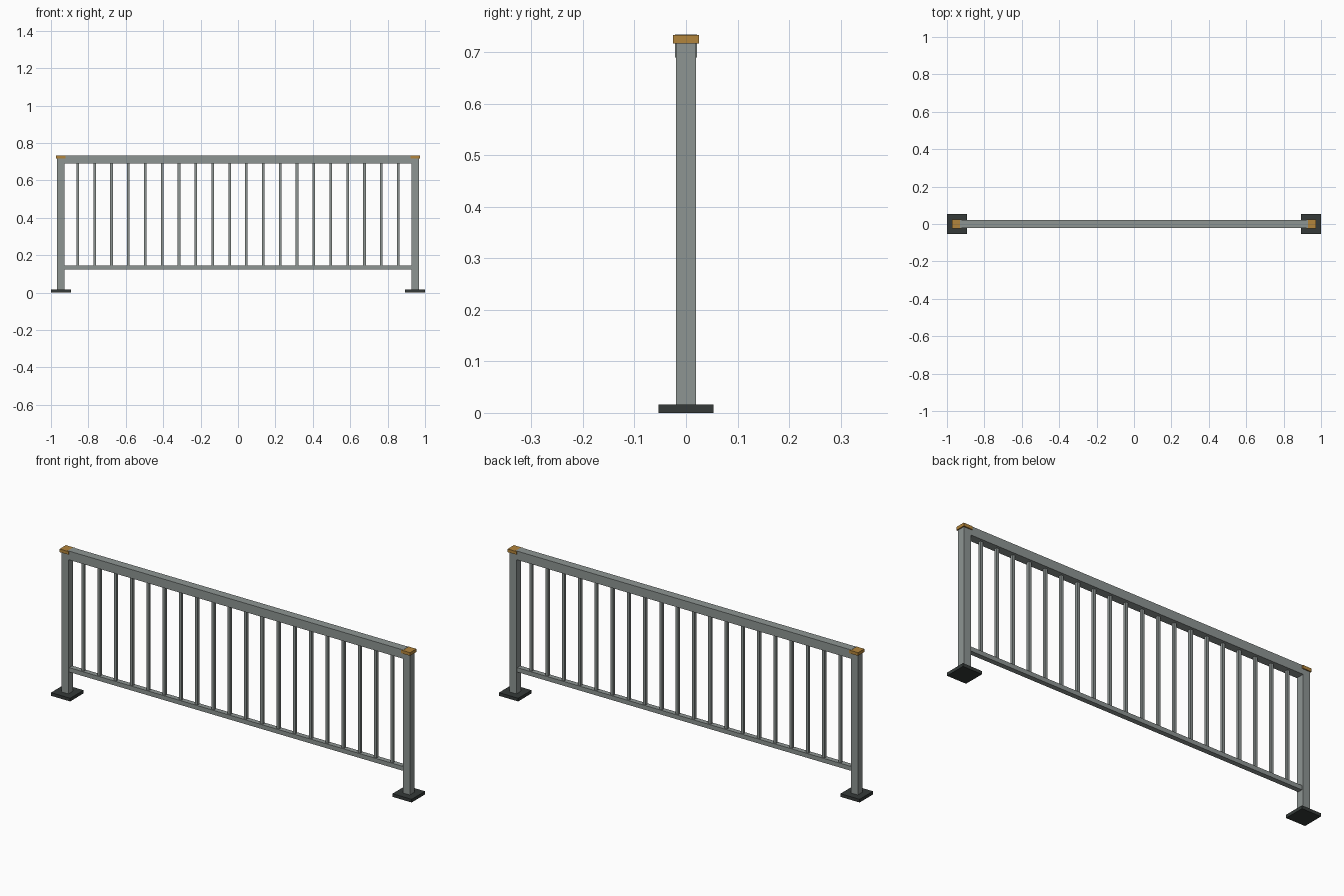
import bpy, bmesh
from mathutils import Matrix

if "Cube" in bpy.data.objects:
    bpy.data.objects.remove(bpy.data.objects["Cube"])


def material(name, rgb):
    m = bpy.data.materials.new(name)
    m.diffuse_color = (*rgb, 1)
    m.use_nodes = True
    m.node_tree.nodes["Principled BSDF"].inputs["Base Color"].default_value = m.diffuse_color
    return m


grey = material("grey_metal", (0.27, 0.30, 0.29))
dark = material("dark_metal", (0.035, 0.042, 0.04))
brass = material("brass", (0.45, 0.235, 0.045))


def box(name, x, y, z, mat):
    """Box from (min, max) ranges on each axis."""
    bm = bmesh.new()
    size = [r[1] - r[0] for r in (x, y, z)]
    mid = [(r[1] + r[0]) / 2 for r in (x, y, z)]
    bmesh.ops.create_cube(bm, size=1, matrix=Matrix.Translation(mid) @ Matrix.Diagonal((*size, 1)))
    me = bpy.data.meshes.new(name)
    bm.to_mesh(me)
    bm.free()
    me.materials.append(mat)
    ob = bpy.data.objects.new(name, me)
    bpy.context.collection.objects.link(ob)
    return ob


def around(c, half):
    return (c - half, c + half)


# End posts with base plates and caps
POST_X = 0.947
for side, s in (("left", -1), ("right", 1)):
    c = s * POST_X
    box(f"{side}_base_plate", around(c, 0.053), around(0, 0.053), (0, 0.016), dark)
    box(f"{side}_post", around(c, 0.0195), around(0, 0.0195), (0.016, 0.717), grey)
    box(f"{side}_post_cap", around(c, 0.025), around(0, 0.025), (0.717, 0.733), brass)

# Rails spanning between the posts
box("top_rail", around(0, 0.93), around(0, 0.021), (0.69, 0.734), grey)
box("bottom_rail", around(0, 0.93), around(0, 0.0125), (0.123, 0.145), grey)

# Evenly spaced balusters
COUNT, STEP = 20, 0.0902
for i in range(COUNT):
    c = (i - (COUNT - 1) / 2) * STEP
    box(f"baluster_{i + 1:02d}", around(c, 0.007), around(0, 0.007), (0.14, 0.695), grey)
